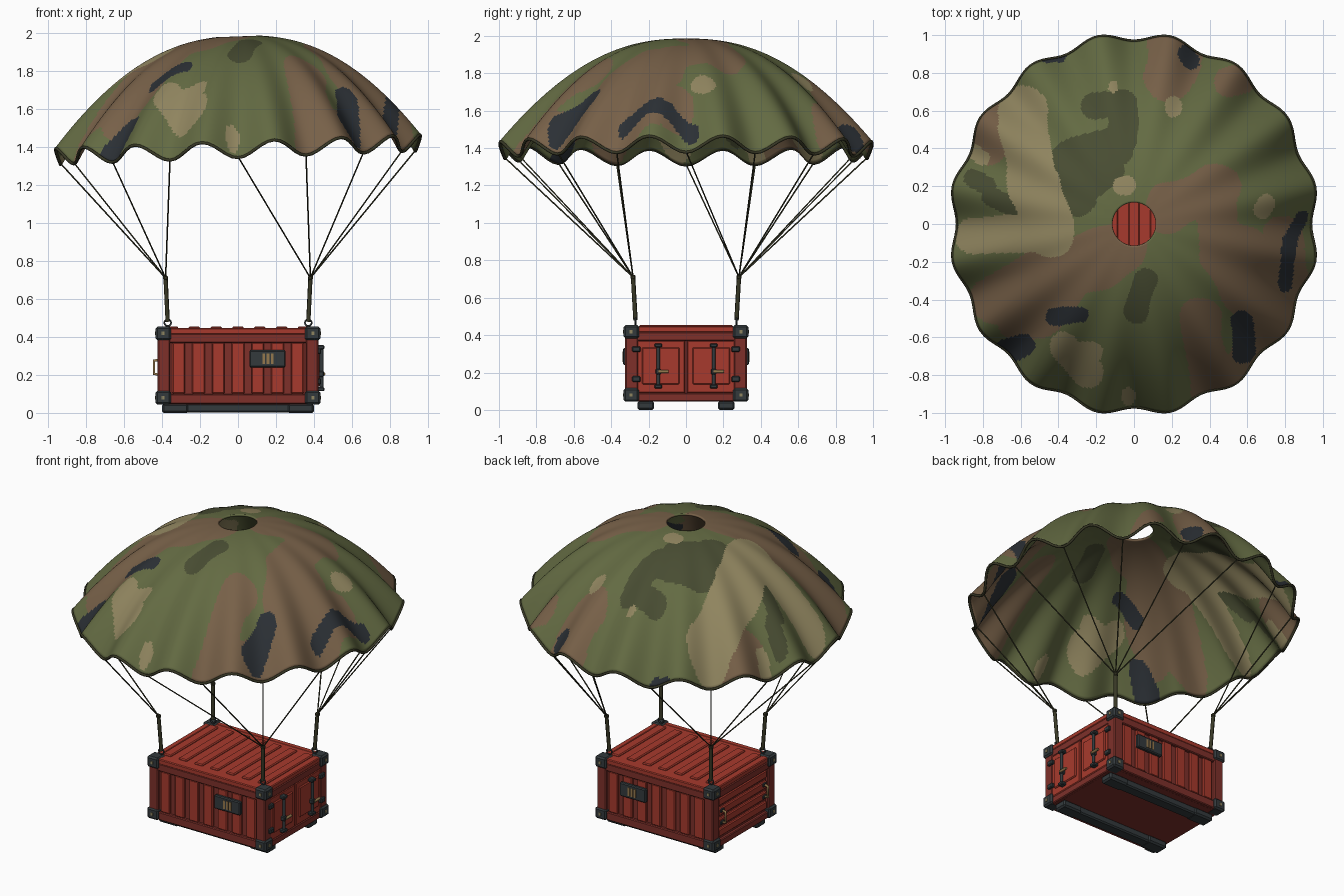
import bpy, bmesh, math
from mathutils import Vector, noise

if "Cube" in bpy.data.objects:
    bpy.data.objects.remove(bpy.data.objects["Cube"])


def material(name, *rgb):
    mat = bpy.data.materials.new(name)
    mat.use_nodes = True
    mat.diffuse_color = (*rgb, 1)
    shader = next(n for n in mat.node_tree.nodes if n.type == "BSDF_PRINCIPLED")
    shader.inputs["Base Color"].default_value = (*rgb, 1)
    shader.inputs["Roughness"].default_value = 0.8
    return mat


GREEN = material("olive green", 0.125, 0.145, 0.055)
BROWN = material("earth brown", 0.185, 0.118, 0.065)
DARK = material("dark green", 0.065, 0.073, 0.032)
TAN = material("tan", 0.28, 0.235, 0.115)
SLATE = material("slate", 0.024, 0.029, 0.035)
RED = material("bright red", 0.39, 0.042, 0.026)
MAROON = material("dull red", 0.21, 0.03, 0.023)
METAL = material("gunmetal", 0.033, 0.042, 0.046)
ROPE = material("dark rope", 0.04, 0.04, 0.019)
BRASS = material("brass", 0.3, 0.19, 0.075)


def add_object(name, mesh, *mats):
    obj = bpy.data.objects.new(name, mesh)
    bpy.context.collection.objects.link(obj)
    for mat in mats:
        mesh.materials.append(mat)
    return obj


def box(name, centre, size, mat, bevel=0.0):
    bm = bmesh.new()
    bmesh.ops.create_cube(bm, size=1)
    bmesh.ops.scale(bm, vec=size, verts=bm.verts)
    bmesh.ops.translate(bm, vec=centre, verts=bm.verts)
    if bevel:
        bmesh.ops.bevel(bm, geom=bm.edges[:], offset=bevel, segments=1, affect="EDGES")
    mesh = bpy.data.meshes.new(name)
    bm.to_mesh(mesh)
    bm.free()
    return add_object(name, mesh, mat)


def tube(name, points, radius, mat, cyclic=False):
    curve = bpy.data.curves.new(name, "CURVE")
    curve.dimensions = "3D"
    curve.bevel_depth = radius
    curve.bevel_resolution = 1
    curve.use_fill_caps = True
    spline = curve.splines.new("POLY")
    spline.points.add(len(points) - 1)
    for target, point in zip(spline.points, points):
        target.co = (*point, 1)
    spline.use_cyclic_u = cyclic
    temp = bpy.data.objects.new(name, curve)
    bpy.context.collection.objects.link(temp)
    graph = bpy.context.evaluated_depsgraph_get()
    mesh = bpy.data.meshes.new_from_object(temp.evaluated_get(graph))
    bpy.data.objects.remove(temp)
    mesh.materials.clear()
    for poly in mesh.polygons:
        poly.use_smooth = True
    return add_object(name, mesh, mat)


# Canopy: a tilted flat-topped dome with sixteen gores puffed between the lines
GORES = 16
HOLE, RIM = 0.115, 0.975


def canopy_point(angle, r):
    puff = -math.cos(GORES * angle) * (r / RIM) ** 3.3
    reach = r + 0.021 * puff
    stretch = (r - HOLE) / (RIM - HOLE)
    x = reach * math.cos(angle) * (1 - 0.02 * stretch)
    y = reach * math.sin(angle) * (1 + 0.015 * stretch)
    return Vector((x, y, 1.985 - 0.63 * r ** 2.35 + 0.043 * puff + 0.037 * x))


# Camouflage strokes: x, y start, x, y end, radius
brown = [(0.2, 0.08, 0.43, 0.2, 0.13), (0.42, 0.15, 0.45, -0.1, 0.12),
         (0.5, -0.15, 0.68, -0.4, 0.17), (0.7, -0.45, 0.66, -0.72, 0.16),
         (0.35, -0.5, 0.42, -0.88, 0.11), (0.2, 0.8, 0.22, 0.9, 0.15),
         (-0.08, -0.12, -0.4, -0.28, 0.15), (-0.4, -0.3, -0.55, -0.45, 0.17),
         (-0.76, 0.4, -0.74, 0.55, 0.09), (-0.5, -0.25, -0.75, -0.4, 0.12),
         (0.5, 0.75, 0.56, 0.77, 0.08), (0.8, -0.05, 0.84, -0.3, 0.1)]
dark = [(-0.2, 0.62, -0.05, 0.64, 0.07), (-0.06, 0.62, -0.06, 0.45, 0.08),
        (-0.1, 0.42, -0.35, 0.34, 0.1), (-0.33, 0.32, -0.31, 0.16, 0.11),
        (-0.28, 0.18, -0.14, 0.28, 0.08), (0.06, -0.3, 0.02, -0.46, 0.065),
        (-0.85, 0.24, -0.78, 0.2, 0.05), (-0.76, 0.14, -0.61, 0.09, 0.055)]
tan = [(-0.57, 0.6, -0.55, 0.2, 0.13), (-0.52, 0.2, -0.45, -0.05, 0.13),
       (-0.45, -0.05, -0.85, -0.06, 0.1), (-0.36, -0.66, -0.25, -0.77, 0.09),
       (-0.38, -0.66, -0.22, -0.68, 0.06),
       (-0.06, 0.2, -0.04, 0.2, 0.05), (0.21, 0.63, 0.21, 0.61, 0.045),
       (-0.11, 0.72, -0.11, 0.73, 0.025), (0.68, 0.08, 0.7, 0.11, 0.05),
       (-0.03, -0.9, -0.03, -0.93, 0.03), (-0.85, 0.38, -0.8, 0.35, 0.04)]
slate = [(0.28, 0.9, 0.3, 0.86, 0.05), (-0.46, 0.88, -0.39, 0.89, 0.03),
         (-0.42, -0.49, -0.28, -0.48, 0.044), (-0.7, -0.69, -0.58, -0.64, 0.06),
         (0.57, -0.52, 0.58, -0.67, 0.063), (0.89, 0.04, 0.83, -0.08, 0.036),
         (0.83, -0.08, 0.8, -0.32, 0.038)]


def covers(stroke, p, swell):
    a, b = Vector(stroke[:2]), Vector(stroke[2:4])
    along = max(0, min(1, (p - a).dot(b - a) / (b - a).length_squared))
    return (p - a - (b - a) * along).length < stroke[4] * swell


def camo_index(p):
    swell = 1 + 0.3 * noise.noise((p * 5).to_3d())
    for index, strokes in ((4, slate), (3, tan), (2, dark), (1, brown)):
        if any(covers(s, p, swell) for s in strokes):
            return index
    return 0


SPOKES, RINGS = 512, 84
bm = bmesh.new()
rings = [[bm.verts.new(canopy_point(math.tau * s / SPOKES, HOLE + (RIM - HOLE) * k / RINGS))
          for s in range(SPOKES)] for k in range(RINGS + 1)]
for inner, outer in zip(rings, rings[1:]):
    for s in range(SPOKES):
        n = (s + 1) % SPOKES
        face = bm.faces.new((inner[s], outer[s], outer[n], inner[n]))
        face.smooth = True
        face.material_index = camo_index(face.calc_center_median().to_2d())
mesh = bpy.data.meshes.new("canopy")
bm.to_mesh(mesh)
bm.free()
canopy = add_object("canopy", mesh, GREEN, BROWN, DARK, TAN, SLATE)
cloth = canopy.modifiers.new("cloth", "SOLIDIFY")
cloth.thickness = 0.012
cloth.offset = -1

hem = [canopy_point(math.tau * s / 192, RIM) - Vector((0, 0, 0.006)) for s in range(192)]
tube("rim_hem", hem, 0.0085, ROPE, True)

# Riser straps, each with a lifting ring and a knot
knots = {}
for sx in (-1, 1):
    for sy in (-1, 1):
        knot = knots[sx, sy] = Vector((0.381 * sx, 0.283 * sy, 0.71))
        tube("riser_strap", [(0.37 * sx, 0.27 * sy, 0.48), knot], 0.012, ROPE)
        box("riser_knot", knot, (0.025, 0.025, 0.025), ROPE, 0.006)
        ring = [(0.37 * sx + 0.018 * math.cos(a), 0.27 * sy, 0.475 + 0.018 * math.sin(a))
                for a in (math.tau * i / 12 for i in range(12))]
        tube("lifting_ring", ring, 0.005, METAL, True)

# Suspension lines: each rim point runs to the knot of its own quadrant
for k in range(GORES):
    top = canopy_point(math.tau * k / GORES, RIM)
    knot = knots[1 if top.x > -0.01 else -1, 1 if top.y > -0.01 else -1]
    tube("suspension_line", [knot, top], 0.004, ROPE)

# Container shell and roof
box("container_body", (0, 0, 0.24), (0.8, 0.6, 0.39), MAROON)
box("roof_panel", (0, 0, 0.433), (0.8, 0.59, 0.024), RED, 0.004)
for i in range(7):
    box("roof_rib", (0.115 * (i - 3), 0, 0.447), (0.06, 0.5, 0.016), RED, 0.006)

# Frame, corner fittings and skids
for sy in (-1, 1):
    box("top_rail", (0, 0.3 * sy, 0.393), (0.8, 0.04, 0.05), MAROON, 0.005)
    box("roof_edge", (0, 0.3 * sy, 0.43), (0.8, 0.038, 0.034), RED, 0.005)
    box("bottom_rail", (0, 0.3 * sy, 0.073), (0.8, 0.04, 0.054), MAROON, 0.005)
    box("skid", (0, 0.215 * sy, 0.026), (0.78, 0.075, 0.048), METAL, 0.008)
    for sx in (-1, 1):
        box("skid_end", (0.33 * sx, 0.215 * sy, 0.024), (0.14, 0.09, 0.048), METAL, 0.01)
        box("corner_post", (0.39 * sx, 0.29 * sy, 0.245), (0.065, 0.07, 0.37), MAROON, 0.006)
        for z in (0.08, 0.418):
            box("corner_fitting", (0.393 * sx, 0.292 * sy, z), (0.082, 0.082, 0.072), METAL, 0.01)
            box("fitting_stud", (0.395 * sx, 0.332 * sy, z), (0.016, 0.008, 0.018), TAN)
            box("fitting_stud", (0.433 * sx, 0.295 * sy, z), (0.008, 0.016, 0.018), TAN)
for sx in (-1, 1):
    box("end_top_rail", (0.4 * sx, 0, 0.392), (0.04, 0.55, 0.048), MAROON, 0.005)
    box("end_roof_edge", (0.4 * sx, 0, 0.431), (0.038, 0.55, 0.032), RED, 0.005)
    box("end_bottom_rail", (0.4 * sx, 0, 0.068), (0.04, 0.55, 0.044), MAROON, 0.005)

# Corrugated sides with a marking plate on each
for sy in (-1, 1):
    for i in range(7):
        box("side_rib", (0.104 * (i - 3), 0.303 * sy, 0.235), (0.068, 0.024, 0.27), RED, 0.006)
    box("marking_plate", (0.155, 0.324 * sy, 0.285), (0.19, 0.026, 0.09), METAL, 0.006)
    for k in (-1, 0, 1):
        box("marking_bar", (0.158 + 0.022 * k, 0.338 * sy, 0.285), (0.014, 0.004, 0.055), BRASS)

# Doors with lock rods, handles and hinges
for sy in (-1, 1):
    box("door", (0.405, 0.133 * sy, 0.23), (0.03, 0.255, 0.28), RED, 0.005)
    box("door_panel", (0.42, 0.135 * sy, 0.235), (0.016, 0.2, 0.2), RED, 0.006)
    y = 0.148 * sy
    tube("lock_rod", [(0.44, y, 0.12), (0.44, y, 0.355)], 0.01, METAL)
    for z in (0.125, 0.345):
        box("rod_bracket", (0.436, y, z), (0.036, 0.04, 0.022), METAL, 0.005)
    box("handle_mount", (0.438, y, 0.205), (0.03, 0.03, 0.03), METAL, 0.005)
    hand = [(0.452, y, 0.205), (0.452, y + 0.055, 0.205)]
    tube("door_handle", hand, 0.009, BRASS)
    for z in (0.165, 0.325):
        box("hinge", (0.425, 0.265 * sy, z), (0.025, 0.045, 0.03), METAL, 0.005)

# Plain end with horizontal ribs and grab handles
for i in range(4):
    box("end_rib", (-0.403, 0, 0.135 + 0.068 * i), (0.026, 0.5, 0.05), RED, 0.006)
for sy in (-1, 1):
    y = 0.22 * sy
    grip = [(-0.41, y, 0.2), (-0.442, y, 0.205), (-0.442, y, 0.275), (-0.41, y, 0.28)]
    tube("grab_handle", grip, 0.008, BRASS)
    for z in (0.2, 0.28):
        box("handle_foot", (-0.418, y, z), (0.012, 0.035, 0.025), METAL, 0.004)
